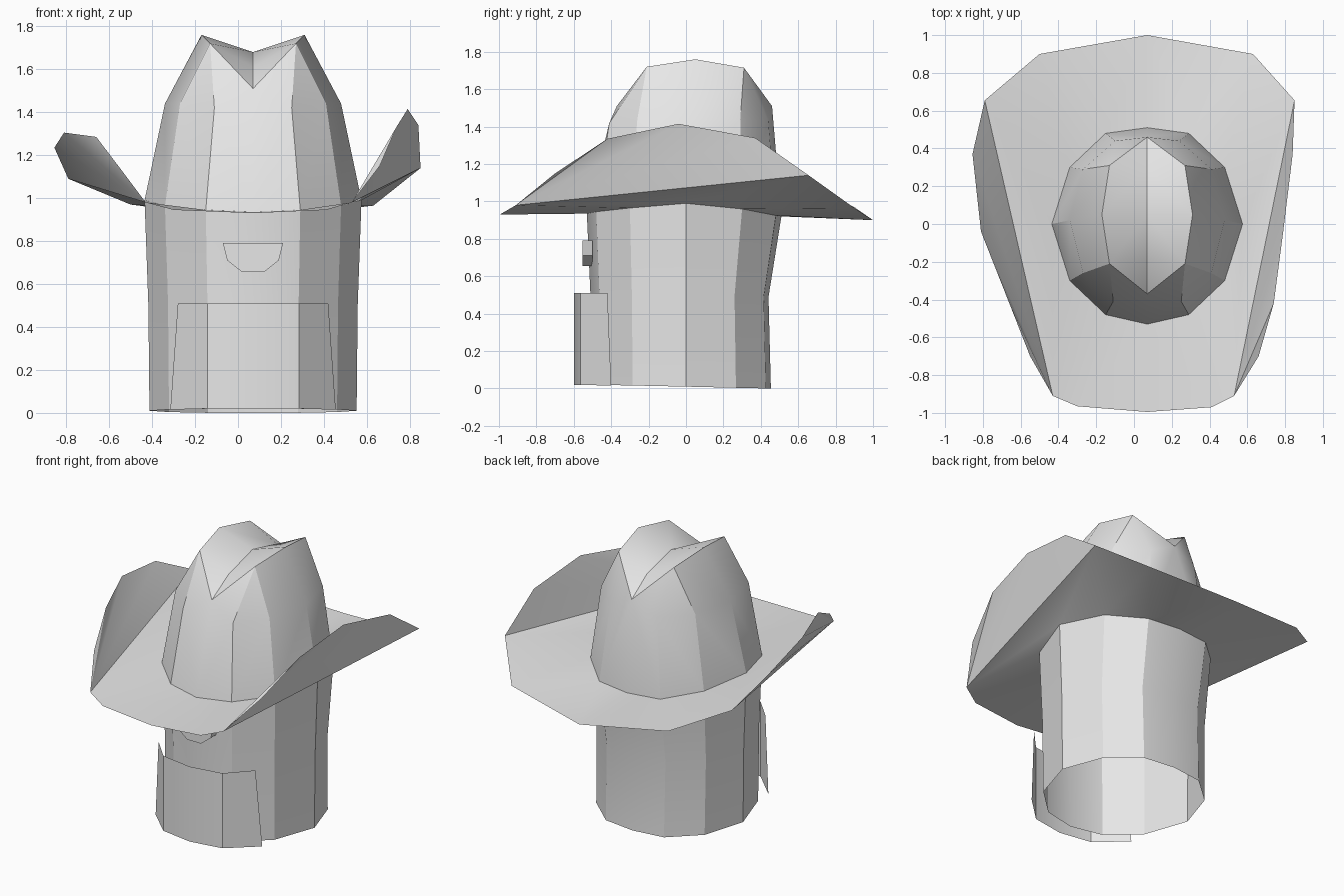
import bpy, bmesh
from mathutils import Vector

cube = bpy.data.objects.get("Cube")
if cube:
    bpy.data.objects.remove(cube)

grey = bpy.data.materials.new("plain_grey")
grey.use_nodes = True
grey.diffuse_color = (0.8, 0.8, 0.8, 1)
grey.node_tree.nodes["Principled BSDF"].inputs["Base Color"].default_value = (0.8, 0.8, 0.8, 1)

CX = 0.07  # centre line of the head and crown


def build(name, points, faces, inside, mirror=True, angle=0.5):
    """Make an object from a half (mirrored) or whole set of faces."""
    bm = bmesh.new()
    vs = [bm.verts.new(p) for p in points]
    for f in faces:
        bm.faces.new([vs[i] for i in f])
    if mirror:
        bmesh.ops.mirror(bm, geom=bm.verts[:] + bm.edges[:] + bm.faces[:],
                         axis='X', merge_dist=0.001)
    bmesh.ops.remove_doubles(bm, verts=bm.verts[:], dist=0.001)
    bmesh.ops.recalc_face_normals(bm, faces=bm.faces[:])
    # Turn the sheet so that it faces away from the inside point
    ref = Vector(inside)
    if sum(f.calc_area() * f.normal.dot(f.calc_center_median() - ref) for f in bm.faces) < 0:
        bmesh.ops.reverse_faces(bm, faces=bm.faces[:])
    me = bpy.data.meshes.new(name)
    bm.to_mesh(me)
    bm.free()
    me.materials.append(grey)
    ob = bpy.data.objects.new(name, me)
    ob.location.x = CX
    bpy.context.collection.objects.link(ob)
    bpy.ops.object.select_all(action='DESELECT')
    ob.select_set(True)
    bpy.context.view_layer.objects.active = ob
    bpy.ops.object.shade_smooth_by_angle(angle=angle)
    return ob


def loft(rows):
    """Quads between equally long rows of points."""
    n = len(rows[0])
    faces = [(r * n + i, r * n + i + 1, (r + 1) * n + i + 1, (r + 1) * n + i)
             for r in range(len(rows) - 1) for i in range(n - 1)]
    return [p for row in rows for p in row], faces


# Hat band ring, half, from front to back
band = [(0, -.53, .935), (.22, -.48, .945), (.41, -.30, .965), (.505, 0, .99),
        (.41, .30, .96), (.22, .48, .925), (0, .51, .92)]


def head_ring(sx, front, back, z):
    return [(x * sx, y * (front if y < 0 else back), z - .02 * y) for x, y, _ in band]


# Head: open tube
pts, faces = loft([band, head_ring(.965, .965, .865, .5), head_ring(.955, .95, .89, .01)])
build("head", pts, faces, (0, 0, .5))

# Hat crown: walls, then ridges and a pinched crease
shoulder = [(0, -.37, 1.51), (.18, -.41, 1.42), (.34, -.26, 1.44), (.41, .02, 1.44),
            (.34, .29, 1.44), (.17, .44, 1.43), (0, .46, 1.51)]
ridge = [(.20, -.21, 1.72), (.24, .05, 1.76), (.20, .31, 1.715)]
crease = [(0, -.2, 1.61), (0, .05, 1.68), (0, .3, 1.62)]
pts, faces = loft([band, shoulder])
pts += ridge + crease
S, R, C = 7, 14, 17
faces += [(S, S + 1, R), (S + 1, S + 2, R), (S + 2, S + 3, R + 1, R),
          (S + 3, S + 4, R + 2, R + 1), (S + 4, S + 5, R + 2), (S + 5, S + 6, R + 2),
          (S, R, C), (R, R + 1, C + 1, C), (R + 1, R + 2, C + 2, C + 1), (R + 2, S + 6, C + 2)]
build("hat_crown", pts, faces, (0, 0, 1))

# Hat brim: each side has its own edge, from front to back
left_edge = [(.07, -.995, .93), (.41, -.97, .945), (.53, -.91, .98), (.66, -.7, 1.15),
             (.74, -.42, 1.335), (.79, -.04, 1.415), (.84, .37, 1.34), (.85, .655, 1.14),
             (.63, .9, .965), (.07, 1, .9)]
right_edge = [(.07, -.995, .93), (-.3, -.965, .945), (-.43, -.91, .98), (-.55, -.7, 1.14),
              (-.66, -.42, 1.285), (-.81, -.04, 1.305), (-.855, .37, 1.235),
              (-.79, .655, 1.09), (-.5, .9, .97), (.07, 1, .9)]
pts, faces = [], []
for side, edge in ((1, left_edge), (-1, right_edge)):
    b = len(pts)
    e = b + len(band)
    pts += [(side * x, y, z) for x, y, z in band]
    pts += [(x - CX, y, z) for x, y, z in edge]
    # Flat part around the crown
    faces += [(b, b + 1, e + 1, e), (b + 1, b + 2, e + 2, e + 1), (b + 2, b + 3, e + 2),
              (b + 3, e + 7, e + 2), (b + 3, b + 4, e + 7),
              (b + 4, b + 5, e + 8, e + 7), (b + 5, b + 6, e + 9, e + 8)]
    # Turned-up flap, fanned from the front corner
    faces += [(e + 2, e + i, e + i + 1) for i in range(3, 7)]
build("hat_brim", pts, faces, (0, 0, -5), mirror=False)

# Neck cloth: bent sheet on the front of the head
pts, faces = loft([[(0, -.6, .51), (.213, -.565, .51), (.35, -.42, .51)],
                   [(0, -.6, .02), (.213, -.565, .02), (.385, -.40, .015)]])
build("neck_cloth", pts, faces, (0, 0, .3))

# Mouth: small raised tab
outline = [(0, .79), (.14, .79), (.12, .71), (.05, .655), (0, .655)]
pts, faces = loft([[(x, y, z) for x, z in outline] for y in (-.553, -.50)])
faces += [(0, 1, 2, 3, 4), (5, 6, 7, 8, 9)]
build("mouth", pts, faces, (0, -.525, .72))
